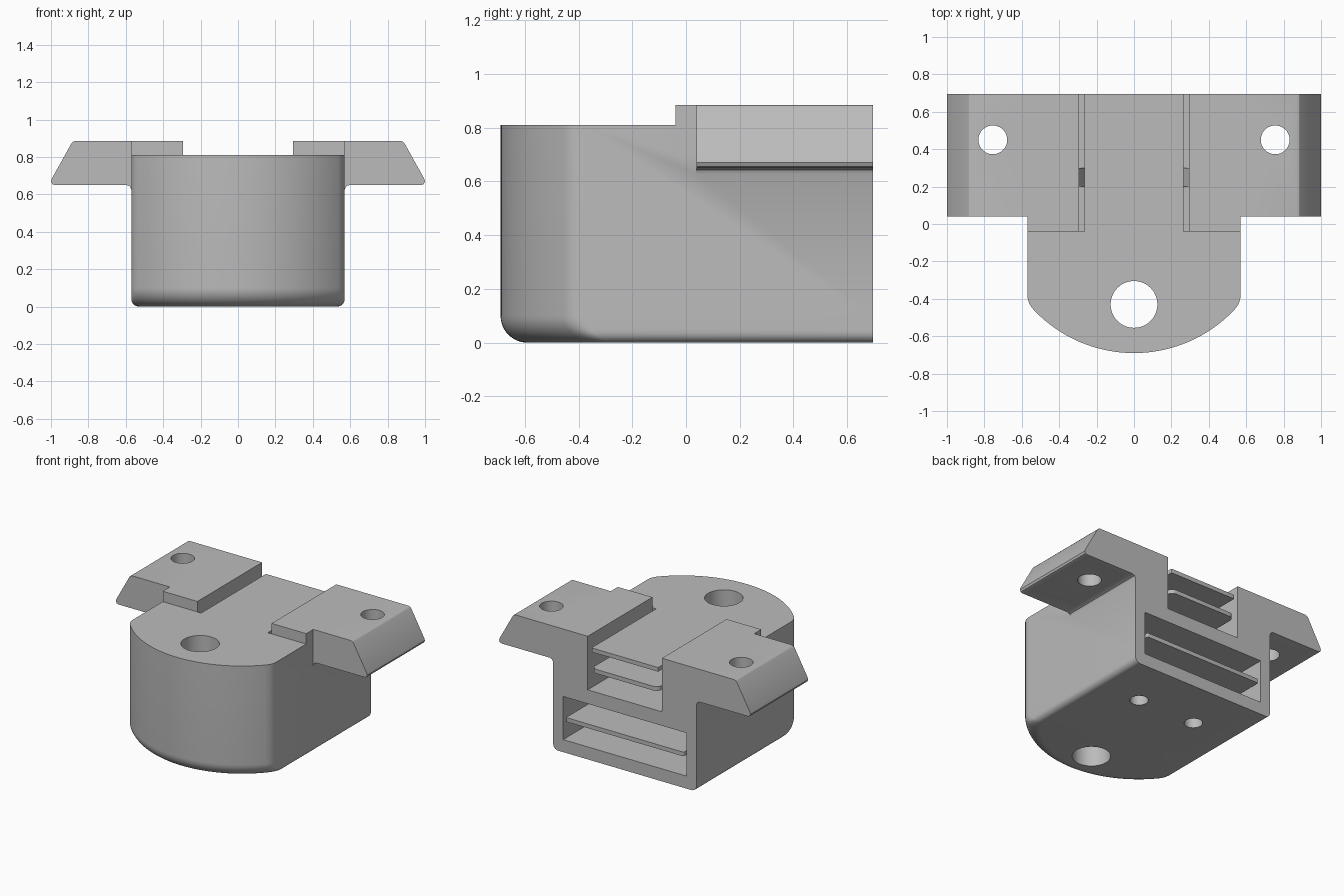
import bpy, bmesh, math
from mathutils import Vector

cube = bpy.data.objects.get("Cube")
if cube:
    bpy.data.objects.remove(cube, do_unlink=True)

BACK = 0.695
FRONT = -0.69
HALF = 0.57
ARC = 0.737

grey = bpy.data.materials.new("light_grey")
grey.use_nodes = True
grey.diffuse_color = (0.5, 0.5, 0.5, 1)
grey.node_tree.nodes["Principled BSDF"].inputs["Base Color"].default_value = (0.5, 0.5, 0.5, 1)


def loft(name, rings):
    """Closed solid through rings with equal point counts."""
    bm = bmesh.new()
    loops = [[bm.verts.new(p) for p in ring] for ring in rings]
    n = len(loops[0])
    for low, high in zip(loops, loops[1:]):
        for i in range(n):
            j = (i + 1) % n
            bm.faces.new((low[i], low[j], high[j], high[i]))
    bm.faces.new(loops[0])
    bm.faces.new(loops[-1])
    bmesh.ops.recalc_face_normals(bm, faces=bm.faces)
    mesh = bpy.data.meshes.new(name)
    bm.to_mesh(mesh)
    bm.free()
    mesh.materials.append(grey)
    obj = bpy.data.objects.new(name, mesh)
    bpy.context.collection.objects.link(obj)
    return obj


def prism_y(name, points, y0, y1):
    return loft(name, [[(x, y, z) for x, z in points] for y in (y0, y1)])


def prism_z(name, points, z0, z1):
    return loft(name, [[(x, y, z) for x, y in points] for z in (z0, z1)])


def box(name, x0, x1, y0, y1, z0, z1):
    return prism_z(name, [(x0, y0), (x1, y0), (x1, y1), (x0, y1)], z0, z1)


def rod(name, x, y, r, z0, z1):
    angles = [math.tau * i / 48 for i in range(48)]
    return prism_z(name, [(x + r * math.cos(a), y + r * math.sin(a)) for a in angles], z0, z1)


def combine(target, other, operation):
    """Apply a boolean and discard its operand."""
    mod = target.modifiers.new(operation, "BOOLEAN")
    mod.operation = operation
    mod.solver = "EXACT"
    mod.object = other
    bpy.ops.object.select_all(action="DESELECT")
    bpy.context.view_layer.objects.active = target
    target.select_set(True)
    bpy.ops.object.modifier_apply(modifier=mod.name)
    bpy.data.objects.remove(other, do_unlink=True)


def smooth(obj):
    bpy.ops.object.select_all(action="DESELECT")
    bpy.context.view_layer.objects.active = obj
    obj.select_set(True)
    bpy.ops.object.shade_smooth_by_angle(angle=math.radians(28))


def outline(side, front, z):
    """Body section: bowed front with softened corners, flat back."""
    w, r = HALF - side, ARC - front
    cy = FRONT + ARC
    bow = lambda x: cy - math.sqrt(r * r - x * x)
    edge = w - 0.03
    pts = [Vector((edge * math.sin(math.pi * i / 64), 0)) for i in range(-32, 33)]
    for p in pts:
        p.y = bow(p.x)
    a, b, c = Vector((edge, bow(edge))), Vector((w, bow(w))), Vector((w, bow(w) + 0.04))
    corner = [a.lerp(b, t / 6).lerp(b.lerp(c, t / 6), t / 6) for t in range(1, 7)]
    mirrored = [Vector((-p.x, p.y)) for p in reversed(corner)]
    loop = mirrored + pts + corner + [Vector((w, BACK)), Vector((-w, BACK))]
    return [(p.x, p.y, z) for p in loop]


# Housing with a tight fillet on the sides and a wide one at the front
rings = []
for i in range(13):
    t = math.pi / 2 * i / 12
    z = 0.1 * (1 - math.cos(t))
    side = 0.04 - math.sqrt(max(0, 0.04 ** 2 - max(0, 0.04 - z) ** 2))
    rings.append(outline(side, 0.1 * (1 - math.sin(t)), z))
rings.append(outline(0, 0, 0.81))
housing = loft("housing", rings)

# Mounting ears and raised pads
ear = [(0.5, 0.65), (0.5, 0.885), (0.87, 0.885), (0.882, 0.881), (0.892, 0.87),
       (0.995, 0.685), (1.0, 0.67), (0.993, 0.655), (0.98, 0.65),
       (0.595, 0.65), (0.578, 0.642), (HALF, 0.625), (0.5, 0.625)]
for s in (-1, 1):
    combine(housing, prism_y("ear", [(s * x, z) for x, z in ear], 0.04, BACK), "UNION")
    combine(housing, box("pad", *sorted((s * 0.295, s * HALF)), -0.04, BACK, 0.7, 0.885), "UNION")

# Upper channel, lower slot and all holes
cuts = [box("channel_cut", -0.295, 0.295, -0.04, 1, 0.5, 1),
        box("slot_cut", -0.49, 0.49, -0.04, 1, 0.09, 0.4),
        rod("main_hole_cut", 0, -0.43, 0.125, -0.1, 1)]
for s in (-1, 1):
    cuts.append(rod("ear_hole_cut", s * 0.755, 0.45, 0.077, 0.5, 1))
    cuts.append(rod("base_hole_cut", s * 0.23, 0.325, 0.06, -0.1, 0.15))
for cut in cuts:
    combine(housing, cut, "DIFFERENCE")
smooth(housing)


def tongue(name, w, y1, z0, z1, r):
    """Shelf growing from the inner wall, with rounded free corners."""
    pts = [(-w, -0.05), (w, -0.05)]
    for s, turn in ((1, 0), (-1, math.pi / 2)):
        for i in range(7):
            a = turn + math.pi / 2 * i / 6
            pts.append((s * (w - r) + r * math.cos(a), y1 - r + r * math.sin(a)))
    smooth(prism_z(name, pts, z0, z1))


# Shelves
tongue("top_plate", 0.265, BACK, 0.78, 0.81, 0.005)
tongue("middle_shelf", 0.265, BACK, 0.635, 0.665, 0.04)
tongue("lower_shelf", 0.468, BACK, 0.225, 0.255, 0.01)

# Small ramps on the channel walls
for s in (-1, 1):
    prism_y("channel_ramp", [(s * 0.295, 0.5), (s * 0.265, 0.5), (s * 0.295, 0.555)], 0.2, 0.3)
